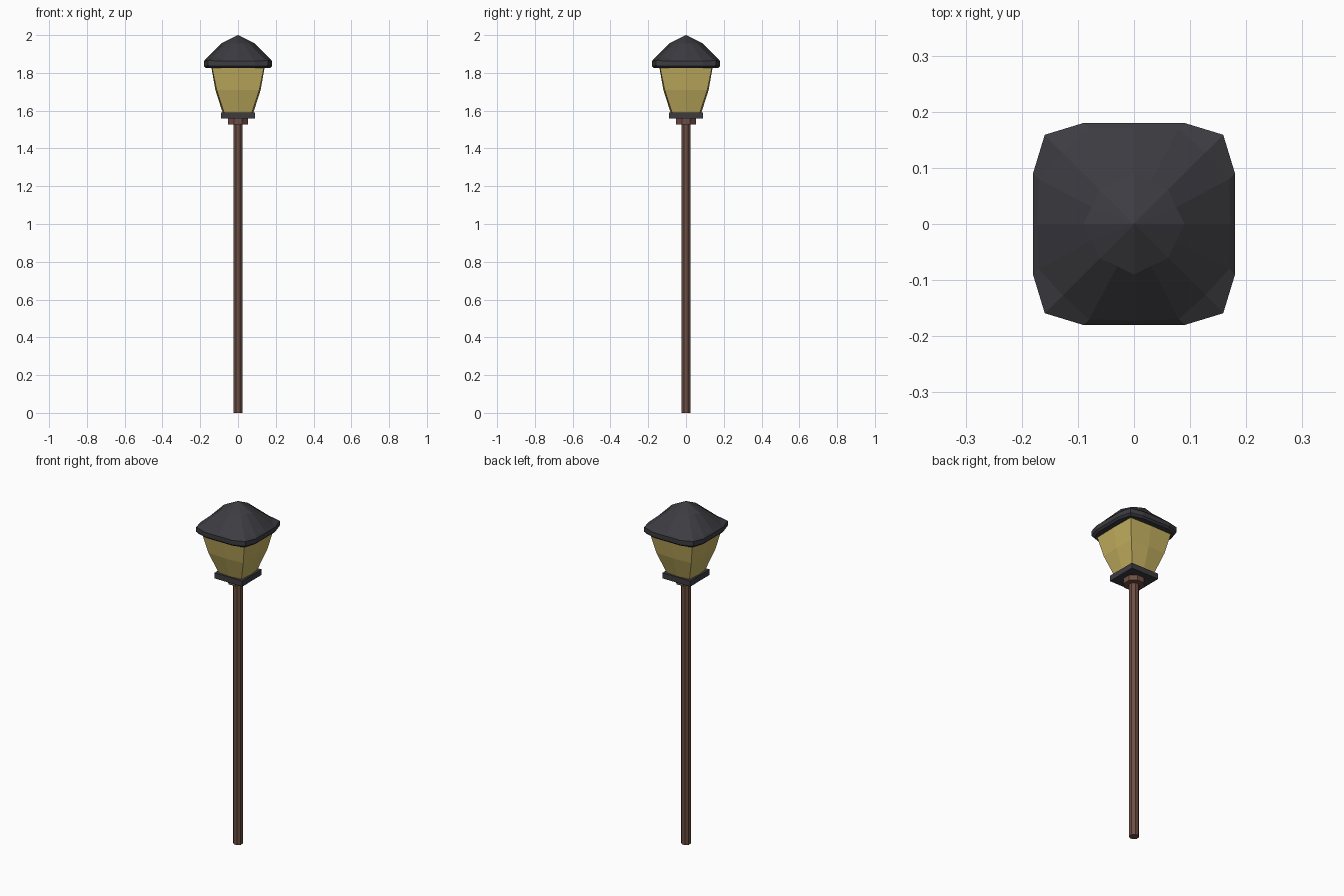
import bpy, bmesh, math

if "Cube" in bpy.data.objects:
    bpy.data.objects.remove(bpy.data.objects["Cube"])


def material(name, rgb):
    m = bpy.data.materials.new(name)
    m.diffuse_color = (*rgb, 1)
    m.use_nodes = True
    m.node_tree.nodes["Principled BSDF"].inputs["Base Color"].default_value = m.diffuse_color
    return m


DARK = material("charcoal metal", (0.045, 0.045, 0.053))
BROWN = material("brown post", (0.155, 0.077, 0.057))
GLASS = material("amber glass", (0.56, 0.44, 0.12))


def loft(name, rings, mat, apex=None):
    """Skin a stack of closed rings, capping the bottom and the top (or an apex)."""
    bm = bmesh.new()
    rows = [[bm.verts.new(p) for p in r] for r in rings]
    n = len(rows[0])
    for a, b in zip(rows, rows[1:]):
        for i in range(n):
            j = (i + 1) % n
            bm.faces.new((a[i], a[j], b[j], b[i]))
    bm.faces.new(rows[0][::-1])
    if apex:
        tip = bm.verts.new(apex)
        for i in range(n):
            bm.faces.new((rows[-1][i], rows[-1][(i + 1) % n], tip))
    else:
        bm.faces.new(rows[-1])
    bmesh.ops.recalc_face_normals(bm, faces=bm.faces)
    me = bpy.data.meshes.new(name)
    bm.to_mesh(me)
    bm.free()
    ob = bpy.data.objects.new(name, me)
    bpy.context.collection.objects.link(ob)
    me.materials.append(mat)
    return ob


def polygon(radius, z, sides=8):
    """Regular ring with flats facing the axes."""
    return [(radius * math.cos((i + 0.5) * math.tau / sides),
             radius * math.sin((i + 0.5) * math.tau / sides), z) for i in range(sides)]


def quarter_ring(points):
    """Repeat a quarter of (x, y, z) points around the z axis."""
    ring = []
    for k in range(4):
        c, s = ((1, 0), (0, 1), (-1, 0), (0, -1))[k]
        ring += [(c * x - s * y, s * x + c * y, z) for x, y, z in points]
    return ring


def pillow(side, corner, z):
    """Square ring with gently bulging sides."""
    return quarter_ring([(side, 0, z), (corner, corner, z)])


def roof_ring(side, half, corner, z_side, z_half, z_corner):
    return quarter_ring([(side, 0, z_side), (side if half[0] is None else half[0], half[1], z_half),
                         (corner, corner, z_corner),
                         (half[1], side if half[0] is None else half[0], z_half)])


# post and collar
loft("post", [polygon(0.027, 0), polygon(0.027, 1.54)], BROWN)
loft("collar", [polygon(0.058, 1.527), polygon(0.058, 1.562)], BROWN)

# square plate under the lantern
loft("base_plate", [pillow(0.09, 0.09, 1.558), pillow(0.09, 0.09, 1.59)], DARK)

# flared glass body
loft("lantern_glass", [pillow(0.081, 0.073, 1.588), pillow(0.12, 0.113, 1.71),
                       pillow(0.142, 0.139, 1.835)], GLASS)

# roof: underside, rim, upturned corners, crown
loft("roof", [
    roof_ring(0.170, (None, 0.085), 0.150, 1.826, 1.826, 1.826),
    roof_ring(0.180, (None, 0.090), 0.159, 1.836, 1.836, 1.838),
    roof_ring(0.180, (None, 0.090), 0.159, 1.862, 1.862, 1.866),
    roof_ring(0.172, (0.170, 0.080), 0.127, 1.873, 1.871, 1.886),
    roof_ring(0.090, (0.075, 0.030), 0.061, 1.955, 1.955, 1.953),
], DARK, apex=(0, 0, 2.0))
